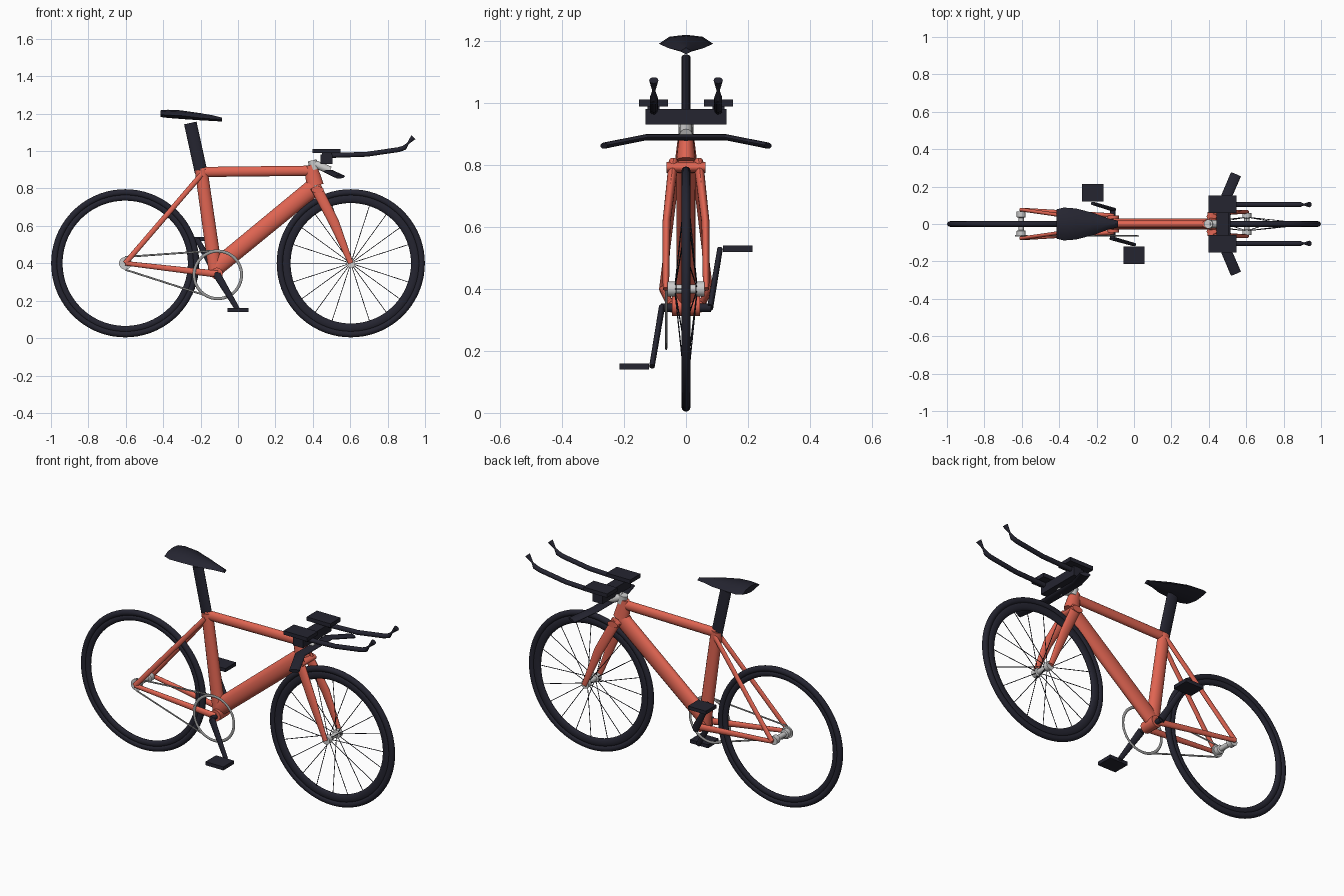
import bpy
from math import pi, cos, sin
from mathutils import Vector

old = bpy.data.objects.get("Cube")
if old:
    bpy.data.objects.remove(old, do_unlink=True)


def material(name, r, g, b):
    m = bpy.data.materials.new(name)
    m.use_nodes = True
    m.diffuse_color = (r, g, b, 1)
    m.node_tree.nodes["Principled BSDF"].inputs["Base Color"].default_value = (r, g, b, 1)
    return m


ORANGE = material("coral paint", 0.75, 0.13, 0.085)
BLACK = material("dark rubber", 0.018, 0.018, 0.03)
SILVER = material("silver metal", 0.6, 0.6, 0.6)
GREY = material("chain grey", 0.33, 0.33, 0.33)
Y_AXIS, X_AXIS = Vector((0, 1, 0)), Vector((1, 0, 0))


def skin(name, rings, mat, closed=False, smooth=True):
    """Bridge a row of equal vertex rings; cap the ends unless closed."""
    n, k = len(rings[0]), len(rings)
    verts = [v for ring in rings for v in ring]
    faces = []
    for i in range(k if closed else k - 1):
        j = (i + 1) % k
        for a in range(n):
            b = (a + 1) % n
            faces.append((i * n + a, i * n + b, j * n + b, j * n + a))
    if not closed:
        faces.append(tuple(reversed(range(n))))
        faces.append(tuple(range((k - 1) * n, k * n)))
    me = bpy.data.meshes.new(name)
    me.from_pydata(verts, [], faces)
    me.materials.append(mat)
    ob = bpy.data.objects.new(name, me)
    bpy.context.collection.objects.link(ob)
    bpy.ops.object.select_all(action="DESELECT")
    ob.select_set(True)
    bpy.context.view_layer.objects.active = ob
    bpy.ops.object.mode_set(mode="EDIT")
    bpy.ops.mesh.select_all(action="SELECT")
    bpy.ops.mesh.normals_make_consistent(inside=False)
    bpy.ops.object.mode_set(mode="OBJECT")
    if smooth:
        bpy.ops.object.shade_smooth_by_angle(angle=0.7)
    return ob


def tube(name, path, radii, mat, ref=Y_AXIS, n=16):
    """Sweep an ellipse along a path; radii are (along ref, across) or one number."""
    pts = [Vector(p) for p in path]
    if not isinstance(radii, list):
        radii = [radii] * len(pts)
    rings = []
    for i, p in enumerate(pts):
        t = (pts[min(i + 1, len(pts) - 1)] - pts[max(i - 1, 0)]).normalized()
        side = (ref - t * ref.dot(t)).normalized()
        up = t.cross(side)
        r = radii[i]
        a, b = r if isinstance(r, tuple) else (r, r)
        rings.append([p + side * a * cos(2 * pi * k / n) + up * b * sin(2 * pi * k / n)
                      for k in range(n)])
    return skin(name, rings, mat)


def box(name, lo, hi, mat):
    rings = [[(x, lo[1], lo[2]), (x, hi[1], lo[2]), (x, hi[1], hi[2]), (x, lo[1], hi[2])]
             for x in (lo[0], hi[0])]
    return skin(name, rings, mat, smooth=False)


def hoop(name, center, radius, a, b, mat, seg=72, n=12):
    """Ring about the y axis with an elliptical section (a radial, b sideways)."""
    cx, cy, cz = center
    rings = []
    for i in range(seg):
        u = 2 * pi * i / seg
        ring = []
        for k in range(n):
            v = 2 * pi * k / n
            r = radius + a * cos(v)
            ring.append((cx + r * cos(u), cy + b * sin(v), cz + r * sin(u)))
        rings.append(ring)
    return skin(name, rings, mat, closed=True)


WX, WZ = 0.603, 0.4

# wheels and hubs
for label, x, inner, hw in (("rear", -WX, 0.335, 0.066), ("front", WX, 0.322, 0.06)):
    hoop(label + "_tyre", (x, 0, WZ), 0.379, 0.017, 0.015, BLACK)
    hoop(label + "_rim", (x, 0, WZ), (inner + 0.37) / 2, (0.37 - inner) / 2, 0.012, BLACK)
    tube(label + "_hub", [(x, y * hw, WZ) for y in (-1, -.55, -.5, .5, .55, 1)],
         [0.024, 0.024, 0.014, 0.014, 0.024, 0.024], SILVER, X_AXIS)

# front spokes, alternating between hub flanges
for i in range(20):
    a = 2 * pi * i / 20
    s = 1 if i % 2 else -1
    tube("spoke", [(WX + r * cos(a), y * s, WZ + r * sin(a)) for r, y in ((0.015, 0.035), (0.33, 0.003))],
         0.002, BLACK, Vector((sin(a), 0.01, -cos(a))), 5)

# main frame tubes
tube("seat_tube", [(-0.197, 0, 0.9), (-0.118, 0, 0.34)], [(0.024, 0.034), (0.03, 0.037)], ORANGE)
tube("top_tube", [(-0.2, 0, 0.888), (0.4, 0, 0.895)], (0.02, 0.027), ORANGE)
tube("down_tube", [(-0.12, 0, 0.375), (0.41, 0, 0.81)], [(0.03, 0.046), (0.03, 0.048)], ORANGE)
tube("head_tube", [(0.39, 0, 0.925), (0.4, 0, 0.87), (0.412, 0, 0.815)],
     [(0.022, 0.027), (0.026, 0.04), (0.032, 0.046)], ORANGE)
tube("bottom_bracket", [(-0.113, -0.045, 0.345), (-0.113, 0.045, 0.345)], 0.032, ORANGE, X_AXIS)
tube("crank_axle", [(-0.113, -0.08, 0.34), (-0.113, 0.08, 0.34)], 0.014, BLACK, X_AXIS)

# fork crown
tube("fork_crown", [(0.425, -0.063, 0.793), (0.425, 0.063, 0.793)], (0.033, 0.018), ORANGE, X_AXIS)

for s, side in ((1, "left"), (-1, "right")):
    # fork legs and rear stays
    tube(side + "_fork_leg", [(0.415, 0.04 * s, 0.81), (0.515, 0.063 * s, 0.615), (WX, 0.065 * s, WZ)],
         [(0.016, 0.03), (0.013, 0.027), (0.01, 0.014)], ORANGE)
    tube(side + "_seat_stay", [(-WX, 0.077 * s, WZ), (-0.195, 0.018 * s, 0.875)], (0.01, 0.014), ORANGE)
    tube(side + "_chain_stay", [(-WX, 0.077 * s, WZ), (-0.11, 0.045 * s, 0.342)],
         [(0.01, 0.012), (0.012, 0.019)], ORANGE)
    # arm pads and forward extensions
    box(side + "_arm_pad", (0.397, 0.105 * s - 0.047, 0.99), (0.548, 0.105 * s + 0.047, 1.012), BLACK)
    tube(side + "_extension",
         [(x, 0.104 * s, z) for x, z in ((0.46, 0.975), (0.69, 0.983), (0.86, 1.008), (0.89, 1.018),
                                         (0.908, 1.04), (0.938, 1.074))],
         [0.013, 0.013, 0.013, 0.013, 0.005, 0.015], BLACK, n=12)

# cranks and pedals
for s, side, px, pz in ((-1, "right", 0.0, 0.15), (1, "left", -0.22, 0.53)):
    tube(side + "_crank", [(-0.113, 0.078 * s, 0.34), (px, 0.11 * s, pz)],
         [(0.01, 0.021), (0.009, 0.013)], BLACK)
    box(side + "_pedal", (px - 0.057, 0.167 * s - 0.048, pz - 0.01),
        (px + 0.057, 0.167 * s + 0.048, pz + 0.01), BLACK)

# chainring, rear cog and chain
CY = -0.064
hoop("chainring", (-0.108, CY, 0.338), 0.127, 0.008, 0.004, GREY, n=8)
tube("rear_cog", [(-WX, CY - 0.004, WZ), (-WX, CY + 0.004, WZ)], 0.033, SILVER, X_AXIS, 24)
for label, s in (("upper", 1), ("lower", -1)):
    tube(label + "_chain", [(-WX, CY, WZ + 0.034 * s), (-0.108, CY, 0.338 + 0.131 * s)],
         (0.003, 0.005), GREY, n=8)

# seat post
tube("seat_post", [(-0.255, 0, 1.15), (-0.197, 0, 0.885)], (0.014, 0.034), BLACK)

# saddle lofted from rear to nose: x, half width, top, side and bottom heights
rings = []
for x, w, top, edge, low in ((-0.415, 0.078, 1.218, 1.196, 1.182), (-0.375, 0.088, 1.221, 1.192, 1.177),
                             (-0.31, 0.083, 1.218, 1.19, 1.172), (-0.21, 0.057, 1.204, 1.178, 1.165),
                             (-0.14, 0.03, 1.192, 1.172, 1.161), (-0.085, 0.018, 1.179, 1.168, 1.158)):
    rings.append([(x, -w, edge), (x, -w * 0.6, top - 0.006), (x, 0, top), (x, w * 0.6, top - 0.006),
                  (x, w, edge), (x, w * 0.5, low + 0.005), (x, 0, low), (x, -w * 0.5, low + 0.005)])
skin("saddle", rings, BLACK)

# stem
tube("stem_clamp", [(0.408, 0, 0.9), (0.397, 0, 0.95)], 0.024, SILVER)
tube("stem_arm", [(0.4, 0, 0.935), (0.492, 0, 0.897)], 0.021, SILVER)

# base bar, flattened with swept wings, and the pad bracket
tube("base_bar", [(0.545, -0.265, 0.863), (0.487, -0.13, 0.89), (0.487, 0.13, 0.89), (0.545, 0.265, 0.863)],
     (0.029, 0.01), BLACK, X_AXIS)
box("pad_bracket", (0.442, -0.13, 0.932), (0.506, 0.13, 0.981), BLACK)
for s in (1, -1):
    box("pad_riser", (0.45, 0.105 * s - 0.02, 0.975), (0.5, 0.105 * s + 0.02, 0.995), BLACK)
